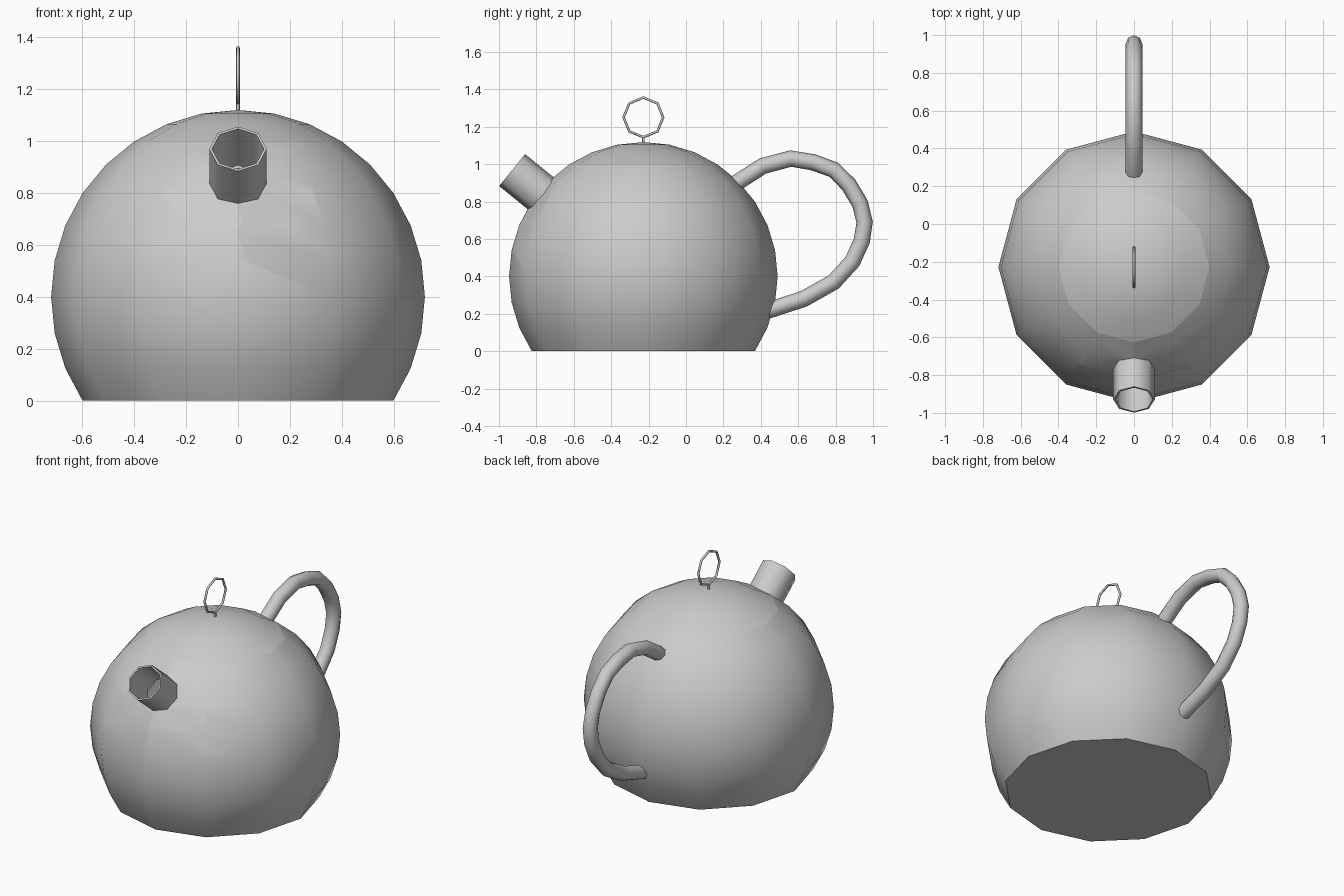
import bpy, bmesh, math
from mathutils import Vector

cube = bpy.data.objects.get("Cube")
if cube:
    bpy.data.objects.remove(cube)

metal = bpy.data.materials.new("grey_metal")
metal.use_nodes = True
GREY = (0.6, 0.6, 0.6, 1)
metal.diffuse_color = GREY
metal.node_tree.nodes["Principled BSDF"].inputs["Base Color"].default_value = GREY

CENTRE = Vector((0, -0.228, 0.4))   # middle of the round body
R = 0.718
STEP = math.pi / 16                 # profile step of the body
TILT = math.radians(39)
AXIS = Vector((0, -math.cos(TILT), math.sin(TILT)))   # spout direction
SIDE = Vector((1, 0, 0))
UP = AXIS.cross(SIDE)


def finish(name, bm, angle=60):
    mesh = bpy.data.meshes.new(name)
    bm.to_mesh(mesh)
    bm.free()
    mesh.materials.append(metal)
    ob = bpy.data.objects.new(name, mesh)
    bpy.context.collection.objects.link(ob)
    bpy.ops.object.select_all(action='DESELECT')
    ob.select_set(True)
    bpy.context.view_layer.objects.active = ob
    bpy.ops.object.shade_smooth_by_angle(angle=math.radians(angle))
    return ob


def skin(bm, rings, loop=False):
    """Join successive rings of vertices with quads."""
    n = len(rings[0])
    pairs = list(zip(rings, rings[1:]))
    if loop:
        pairs.append((rings[-1], rings[0]))
    for a, b in pairs:
        for i in range(n):
            j = (i + 1) % n
            bm.faces.new((a[i], a[j], b[j], b[i]))


def round_shell(first, last):
    """Band of the twelve-sided ball between two profile steps."""
    bm = bmesh.new()
    rings = []
    for k in range(first, last + 1):
        r, z = R * math.cos(k * STEP), R * math.sin(k * STEP)
        rings.append([bm.verts.new(CENTRE + Vector((r * math.cos(a), r * math.sin(a), z)))
                      for a in (i * math.pi / 6 for i in range(12))])
    skin(bm, rings)
    return bm, rings


def sweep(name, path, radius, sides, loop=False):
    """Tube along a path in the side plane."""
    bm = bmesh.new()
    pts = [Vector((0, y, z)) for y, z in path]
    n = len(pts)
    rings = []
    for i, p in enumerate(pts):
        before = pts[i - 1] if loop or i else p
        after = pts[(i + 1) % n] if loop or i < n - 1 else p
        out = (after - before).normalized().cross(SIDE)
        rings.append([bm.verts.new(p + radius * (SIDE * math.cos(a) + out * math.sin(a)))
                      for a in (k * math.tau / sides for k in range(sides))])
    skin(bm, rings, loop)
    if not loop:
        bm.faces.new(rings[0])
        bm.faces.new(rings[-1])
    bmesh.ops.recalc_face_normals(bm, faces=bm.faces)
    return finish(name, bm)


# Body: open at the spout, flat underneath
bm, rings = round_shell(-3, 5)
bm.faces.new(list(reversed(rings[0])))
HOLE = 0.1
mouth = CENTRE + AXIS * R
sides = [SIDE * math.cos(a) + UP * math.sin(a)
         for a in ((k + 0.5) * math.pi / 4 for k in range(8))]
flat = HOLE * math.cos(math.pi / 8)
for d in sides:
    near = [f for f in bm.faces if (f.calc_center_median() - mouth).length < 0.3]
    geom = near + list({e for f in near for e in f.edges}) + list({v for f in near for v in f.verts})
    bmesh.ops.bisect_plane(bm, geom=geom, plane_co=mouth + d * flat, plane_no=d)
inside = [f for f in bm.faces if (f.calc_center_median() - mouth).length < 0.3
          and all((f.calc_center_median() - mouth).dot(d) < flat for d in sides)]
bmesh.ops.delete(bm, geom=inside, context='FACES')
finish("body", bm, 50)

# Lid: the cap of the same ball
bm, rings = round_shell(5, 7)
tip = bm.verts.new(CENTRE + Vector((0, 0, R)))
for i in range(12):
    bm.faces.new((rings[-1][i], rings[-1][(i + 1) % 12], tip))
finish("lid", bm)

# Spout: short thick-walled eight-sided pipe
bm = bmesh.new()
rings = [[bm.verts.new(CENTRE + AXIS * d + r * (SIDE * math.cos(a) + UP * math.sin(a)))
          for a in (k * math.pi / 4 for k in range(8))]
         for r, d in ((0.11, 0.68), (0.11, 0.903), (HOLE, 0.903), (HOLE, 0.68))]
skin(bm, rings, loop=True)
bmesh.ops.recalc_face_normals(bm, faces=bm.faces)
finish("spout", bm)

# Handle
sweep("handle", [(.22, .86), (.27, .90), (.41, .99), (.56, 1.03), (.68, 1.01), (.79, .97),
                 (.87, .89), (.93, .79), (.955, .69), (.94, .59), (.89, .48),
                 (.79, .37), (.63, .28), (.43, .215)], 0.044, 8)

# Lid ring and its stem
sweep("lid_ring", [(CENTRE.y + 0.106 * math.sin(k * math.pi / 4),
                    1.25 + 0.106 * math.cos(k * math.pi / 4)) for k in range(8)], 0.007, 8, True)
sweep("ring_stem", [(CENTRE.y, 1.1), (CENTRE.y, 1.145)], 0.007, 8)
